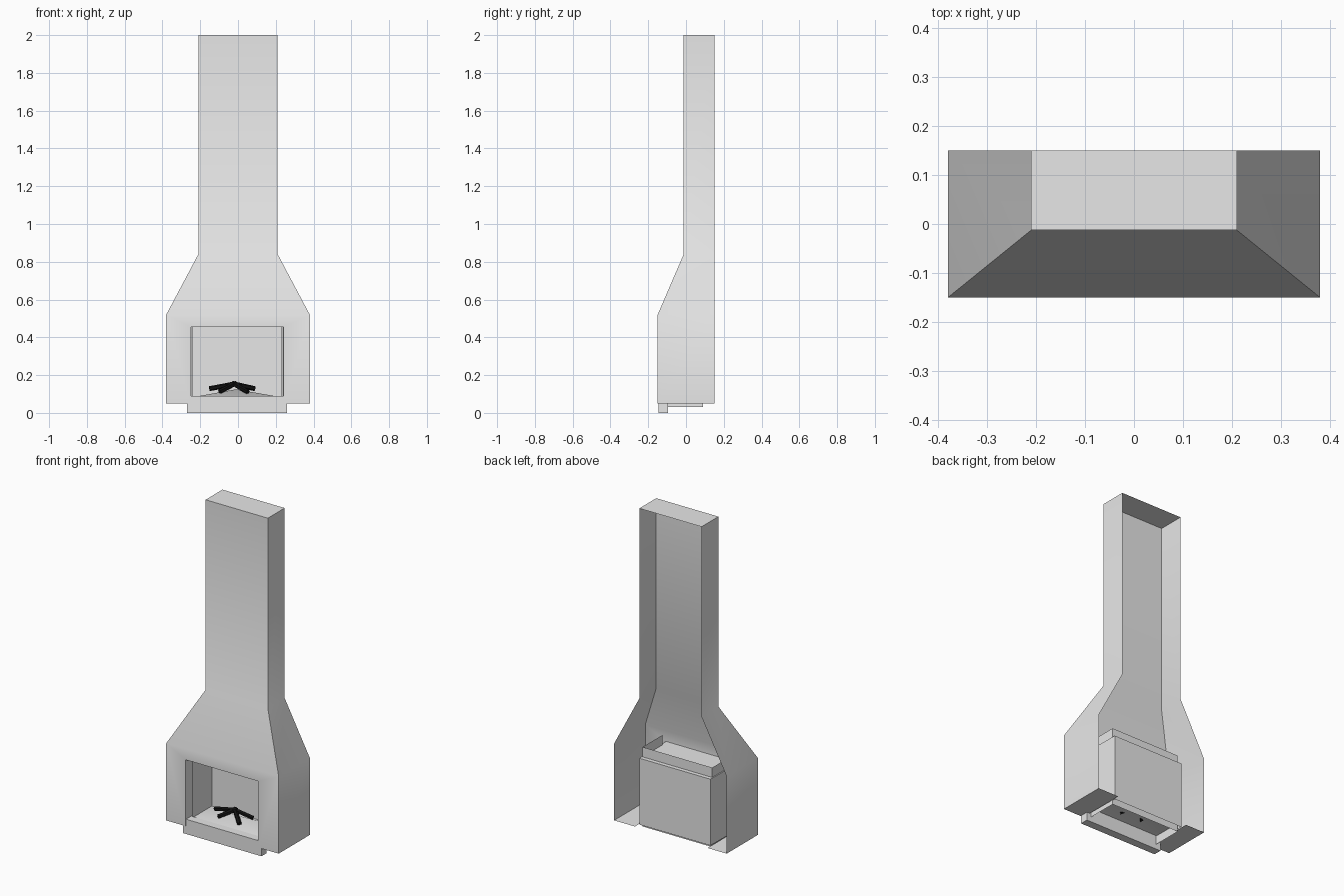
import bpy, bmesh, math
from mathutils import Vector

cube = bpy.data.objects.get("Cube")
if cube:
    bpy.data.objects.remove(cube, do_unlink=True)


def material(name, color):
    m = bpy.data.materials.new(name)
    m.use_nodes = True
    m.diffuse_color = color
    m.node_tree.nodes["Principled BSDF"].inputs["Base Color"].default_value = color
    return m


GREY = material("light grey plaster", (0.8, 0.8, 0.8, 1))
BLACK = material("charred black", (0.006, 0.006, 0.006, 1))


def finish(name, bm, mat, smooth=True):
    bmesh.ops.remove_doubles(bm, verts=bm.verts, dist=1e-5)
    bmesh.ops.recalc_face_normals(bm, faces=bm.faces)
    me = bpy.data.meshes.new(name)
    bm.to_mesh(me)
    bm.free()
    me.materials.append(mat)
    ob = bpy.data.objects.new(name, me)
    bpy.context.collection.objects.link(ob)
    if smooth:
        bpy.ops.object.select_all(action="DESELECT")
        ob.select_set(True)
        bpy.context.view_layer.objects.active = ob
        bpy.ops.object.shade_smooth_by_angle(angle=math.radians(30))
    return ob


def face(bm, pts):
    bm.faces.new([bm.verts.new(p) for p in pts])


def strip(bm, lower, upper):
    """Join two open point rows with quads."""
    for i in range(len(lower) - 1):
        face(bm, [lower[i], lower[i + 1], upper[i + 1], upper[i]])


# Opening and body sizes
BACK, FRONT, BASE, SHOULDER = 0.15, -0.15, 0.05, 0.52
L, R, TOP = -0.25, 0.24, 0.455


def ring(half, front, z):
    return [(-half, BACK, z), (-half, front, z), (half, front, z), (half, BACK, z)]


# Chimney shell: open-backed sheet with hood, flue and closed top
bm = bmesh.new()
low, shoulder = ring(0.38, FRONT, BASE), ring(0.38, FRONT, SHOULDER)
neck, crown = ring(0.21, -0.0125, 0.84), ring(0.21, -0.0125, 2.0)
strip(bm, shoulder, neck)
strip(bm, neck, crown)
face(bm, crown)
for i in (0, 2):
    strip(bm, low[i:i + 2], shoulder[i:i + 2])
# Front with the fire opening cut up from its lower edge
outline = [(-0.38, BASE), (L, BASE), (L, TOP), (R, TOP), (R, BASE),
           (0.38, BASE), (0.38, SHOULDER), (-0.38, SHOULDER)]
face(bm, [(x, FRONT, z) for x, z in outline])
# Bottom panels either side of the opening
for inner, outer in ((L, -0.38), (R, 0.38)):
    face(bm, [(inner, FRONT, BASE), (outer, FRONT, BASE),
              (outer, BACK, BASE), (inner, BACK, BASE)])
finish("chimney_shell", bm, GREY)

# Firebox: slightly splayed recess behind the opening
bm = bmesh.new()
mouth = [(L, FRONT, BASE), (L, FRONT, TOP), (R, FRONT, TOP), (R, FRONT, BASE)]
rear = [(L + 0.005, 0.115, BASE), (L + 0.005, 0.115, TOP),
        (R - 0.005, 0.115, TOP), (R - 0.005, 0.115, BASE)]
strip(bm, mouth, rear)
face(bm, rear)
finish("firebox", bm, GREY)

# Lining: three thin walls standing inside the firebox
bm = bmesh.new()
plan = [(-0.24, -0.1), (-0.24, 0.09), (0.23, 0.09), (0.23, -0.1)]
strip(bm, [(x, y, 0.03) for x, y in plan], [(x, y, 0.515) for x, y in plan])
finish("firebox_lining", bm, GREY)

# Ash bed: shallow raised floor
bm = bmesh.new()
apex = (-0.01, -0.005, 0.125)
for i in range(4):
    a, b = plan[i], plan[(i + 1) % 4]
    face(bm, [(*a, 0.083), (*b, 0.083), apex])
finish("ash_bed", bm, GREY)

# Hearth kerb across the front
bm = bmesh.new()
bmesh.ops.create_cube(bm, size=1)
for v in bm.verts:
    v.co = (v.co.x * 0.53 - 0.005, v.co.y * 0.05 - 0.12, v.co.z * 0.09 + 0.045)
finish("hearth_kerb", bm, GREY, smooth=False)

# Logs leaning together over the ash
peak = Vector((-0.02, 0.0, 0.153))
ends = [(-0.152, -0.006, 0.128), (-0.097, -0.054, 0.112),
        (0.052, -0.06, 0.11), (0.09, 0.015, 0.128)]
for i, end in enumerate(ends):
    axis = Vector(end) - peak
    start = peak - axis.normalized() * 0.012
    bm = bmesh.new()
    bmesh.ops.create_cone(bm, cap_ends=True, segments=6, radius1=0.013, radius2=0.013,
                          depth=axis.length + 0.012)
    rot = axis.to_track_quat("Z", "Y")
    for v in bm.verts:
        v.co = rot @ v.co + (start + Vector(end)) / 2
    finish(f"log_{i + 1}", bm, BLACK, smooth=False)
